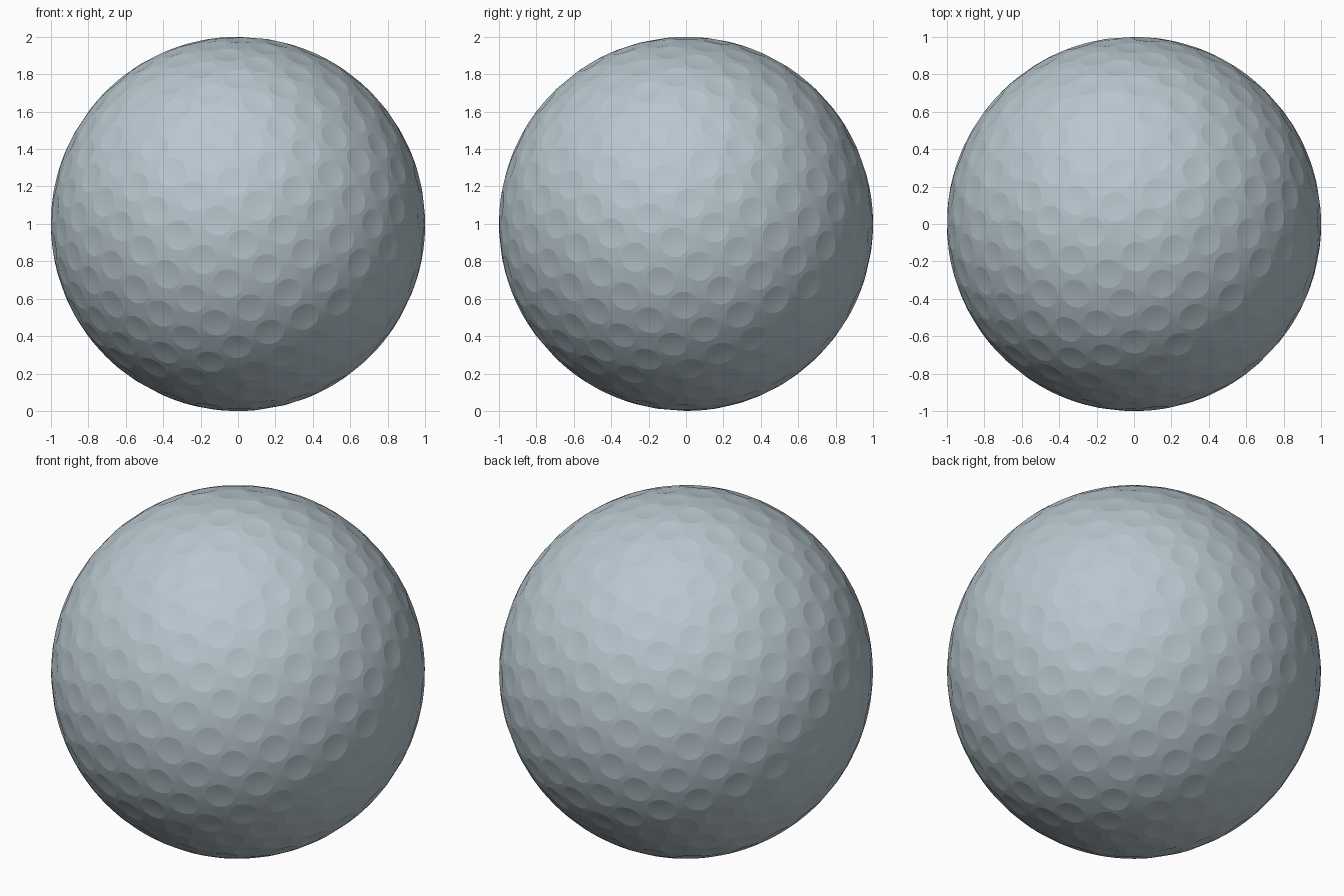
import bpy
import bmesh
import math
from mathutils import Vector

cube = bpy.data.objects.get("Cube")
if cube:
    bpy.data.objects.remove(cube, do_unlink=True)

RADIUS = 1.0
DIMPLES = 325
DIMPLE_RADIUS = 0.08
DIMPLE_DEPTH = 0.007
RIM_SIDES = 28
GOLDEN_ANGLE = math.pi * (3 - math.sqrt(5))


def dimple_axis(i):
    """Evenly spread directions along a spiral from top to bottom."""
    z = 1 - (2 * i + 1) / DIMPLES
    r = math.sqrt(1 - z * z)
    a = i * GOLDEN_ANGLE
    return Vector((r * math.cos(a), r * math.sin(a), z))


def add_ring(bm, axis, fraction, sides):
    """Circle of points lying on the sphere around an axis."""
    side = axis.orthogonal().normalized()
    up = axis.cross(side)
    spread = fraction * DIMPLE_RADIUS
    ring = []
    for k in range(sides):
        a = 2 * math.pi * k / sides
        offset = side * math.cos(a) + up * math.sin(a)
        ring.append(bm.verts.new(
            (axis * math.cos(spread) + offset * math.sin(spread)) * RADIUS))
    return ring


# Rims, inner rings and centres all start on the sphere
bm = bmesh.new()
rim_id = {}
sunk = []
for i in range(DIMPLES):
    axis = dimple_axis(i)
    for v in add_ring(bm, axis, 1.0, RIM_SIDES):
        rim_id[v] = i
    for fraction in (0.7, 0.35):
        drop = DIMPLE_DEPTH * (1 - fraction ** 2)
        sunk += [(v, drop) for v in add_ring(bm, axis, fraction, RIM_SIDES // 2)]
    sunk.append((bm.verts.new(axis * RADIUS), DIMPLE_DEPTH))

# Skin the points as one ball, then press the dimples inward
bmesh.ops.convex_hull(bm, input=bm.verts[:])
for v, drop in sunk:
    if v.is_valid:
        v.co -= v.co.normalized() * drop
bmesh.ops.recalc_face_normals(bm, faces=bm.faces[:])

# Smooth surface with crisp dimple rims
for f in bm.faces:
    f.smooth = True
for e in bm.edges:
    a, b = (rim_id.get(v) for v in e.verts)
    if a is not None and a == b:
        e.smooth = False

mesh = bpy.data.meshes.new("dimpled_ball")
bm.to_mesh(mesh)
bm.free()

ball = bpy.data.objects.new("dimpled_ball", mesh)
ball.location.z = RADIUS
bpy.context.collection.objects.link(ball)

# Pale blue-grey finish
colour = (0.48, 0.57, 0.62, 1)
finish = bpy.data.materials.new("pale_blue_grey")
finish.use_nodes = True
finish.diffuse_color = colour
finish.node_tree.nodes["Principled BSDF"].inputs["Base Color"].default_value = colour
mesh.materials.append(finish)
